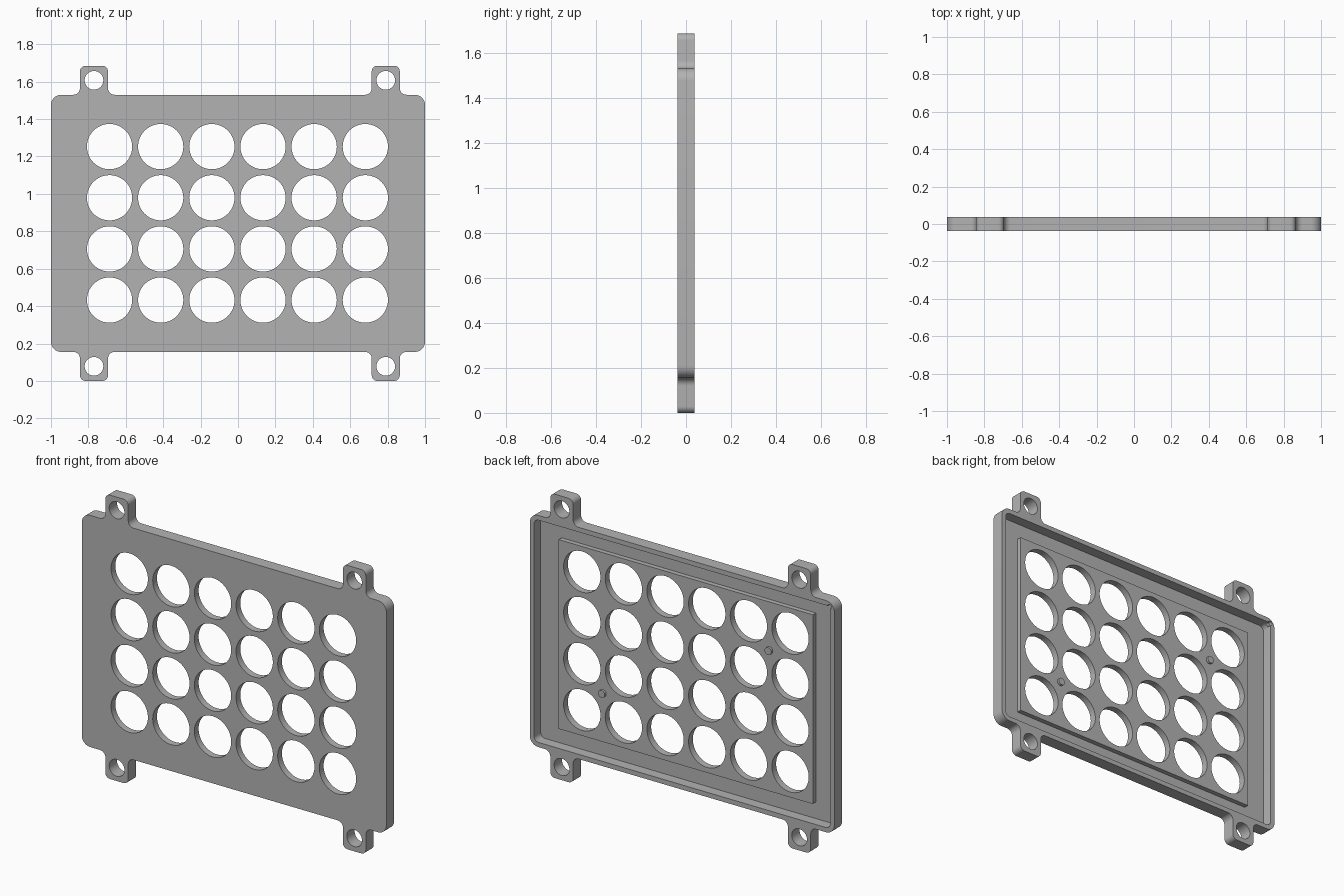
import bpy, bmesh, math
from mathutils import Vector

if "Cube" in bpy.data.objects:
    bpy.data.objects.remove(bpy.data.objects["Cube"], do_unlink=True)

grey = bpy.data.materials.new("plain grey")
grey.use_nodes = True
grey.diffuse_color = (0.45, 0.45, 0.45, 1)
grey.node_tree.nodes["Principled BSDF"].inputs["Base Color"].default_value = (0.45, 0.45, 0.45, 1)

HALF = 0.037                    # half thickness
LOW, HIGH = 0.155, 1.53         # main plate bottom and top
MID = (LOW + HIGH) / 2
FLOOR = -HALF + 0.012           # recess floor
PANEL = 0.003                   # back of raised panel
TABS = (-0.77, 0.79)
PITCH = 0.2735


def rounded(corners, steps=8):
    """Round right-angled corners given as (x, z, radius)."""
    out = []
    for i, (x, z, r) in enumerate(corners):
        p = Vector((x, z))
        u = (Vector(corners[i - 1][:2]) - p).normalized()
        v = (Vector(corners[(i + 1) % len(corners)][:2]) - p).normalized()
        for k in range(steps + 1):
            t = math.pi / 2 * k / steps
            out.append(p + r * (u + v) - r * (v * math.cos(t) + u * math.sin(t)))
    return out


def rectangle(x, z0, z1, r):
    return rounded([(-x, z0, r), (x, z0, r), (x, z1, r), (-x, z1, r)])


def disc(x, z, r, n=48):
    return [Vector((x + r * math.cos(math.tau * k / n), z + r * math.sin(math.tau * k / n)))
            for k in range(n)]


def prism(name, outlines, y0, y1):
    """Extrude closed x-z outlines between two depths."""
    bm = bmesh.new()
    for outline in outlines:
        face = bm.faces.new([bm.verts.new((p.x, y0, p.y)) for p in outline])
        new = bmesh.ops.extrude_face_region(bm, geom=[face])["geom"]
        bmesh.ops.translate(bm, vec=(0, y1 - y0, 0),
                            verts=[g for g in new if isinstance(g, bmesh.types.BMVert)])
    bmesh.ops.remove_doubles(bm, verts=bm.verts, dist=0.00001)
    bmesh.ops.recalc_face_normals(bm, faces=bm.faces)
    mesh = bpy.data.meshes.new(name)
    bm.to_mesh(mesh)
    bm.free()
    mesh.materials.append(grey)
    ob = bpy.data.objects.new(name, mesh)
    bpy.context.collection.objects.link(ob)
    return ob


def cut(ob, cutters):
    for c in cutters:
        mod = ob.modifiers.new("cut", "BOOLEAN")
        mod.operation, mod.solver, mod.object = "DIFFERENCE", "EXACT", c
    graph = bpy.context.evaluated_depsgraph_get()
    mesh = bpy.data.meshes.new_from_object(ob.evaluated_get(graph))
    ob.modifiers.clear()
    ob.data = mesh


# Plate outline with four mounting tabs, bottom edge then top edge
bottom = [(-1, LOW, 0.055)]
for t in TABS:
    bottom += [(t - 0.075, LOW, 0.035), (t - 0.075, 0, 0.03),
               (t + 0.075, 0, 0.03), (t + 0.075, LOW, 0.035)]
bottom.append((1, LOW, 0.055))
top = [(x, 2 * MID - z, r) for x, z, r in reversed(bottom)]
plate = prism("plate", [rounded(bottom + top)], -HALF, HALF)

# Raised panel inside the back recess
panel = prism("raised_panel", [rectangle(0.835, 0.28, 1.403, 0.003)], FLOOR, PANEL)

# Cutters: window grid, screw holes, back recess, corner notch
xs = [PITCH * (i - 2.5) - 0.003 for i in range(6)]
zs = [PITCH * (i - 1.5) + MID for i in range(4)]
windows = prism("window_cutter", [disc(x, z, 0.121) for x in xs for z in zs], -0.1, 0.1)
screws = prism("screw_cutter", [disc(t, z, 0.05, 32) for t in TABS
                                for z in (0.078, 2 * MID - 0.078)], -0.1, 0.1)
recess = prism("recess_cutter", [rectangle(0.972, LOW + 0.028, HIGH - 0.028, 0.03)], FLOOR, 0.1)
notch = prism("notch_cutter", [disc(-0.968, HIGH - 0.032, 0.014, 16)], 0.015, 0.1)
cut(plate, [windows, screws, recess, notch])
cut(panel, [windows])
for c in (windows, screws, recess, notch):
    bpy.data.objects.remove(c, do_unlink=True)

# Two locating pins between the windows
pins = prism("locating_pins", [disc((xs[0] + xs[1]) / 2, (zs[2] + zs[3]) / 2, 0.022, 24),
                               disc((xs[4] + xs[5]) / 2, (zs[0] + zs[1]) / 2, 0.022, 24)],
             PANEL, PANEL + 0.014)

# Smooth shading on the rounded walls, sharp edges kept
for ob in (plate, panel, pins):
    bpy.ops.object.select_all(action="DESELECT")
    ob.select_set(True)
    bpy.context.view_layer.objects.active = ob
    bpy.ops.object.shade_smooth_by_angle(angle=math.radians(30))
